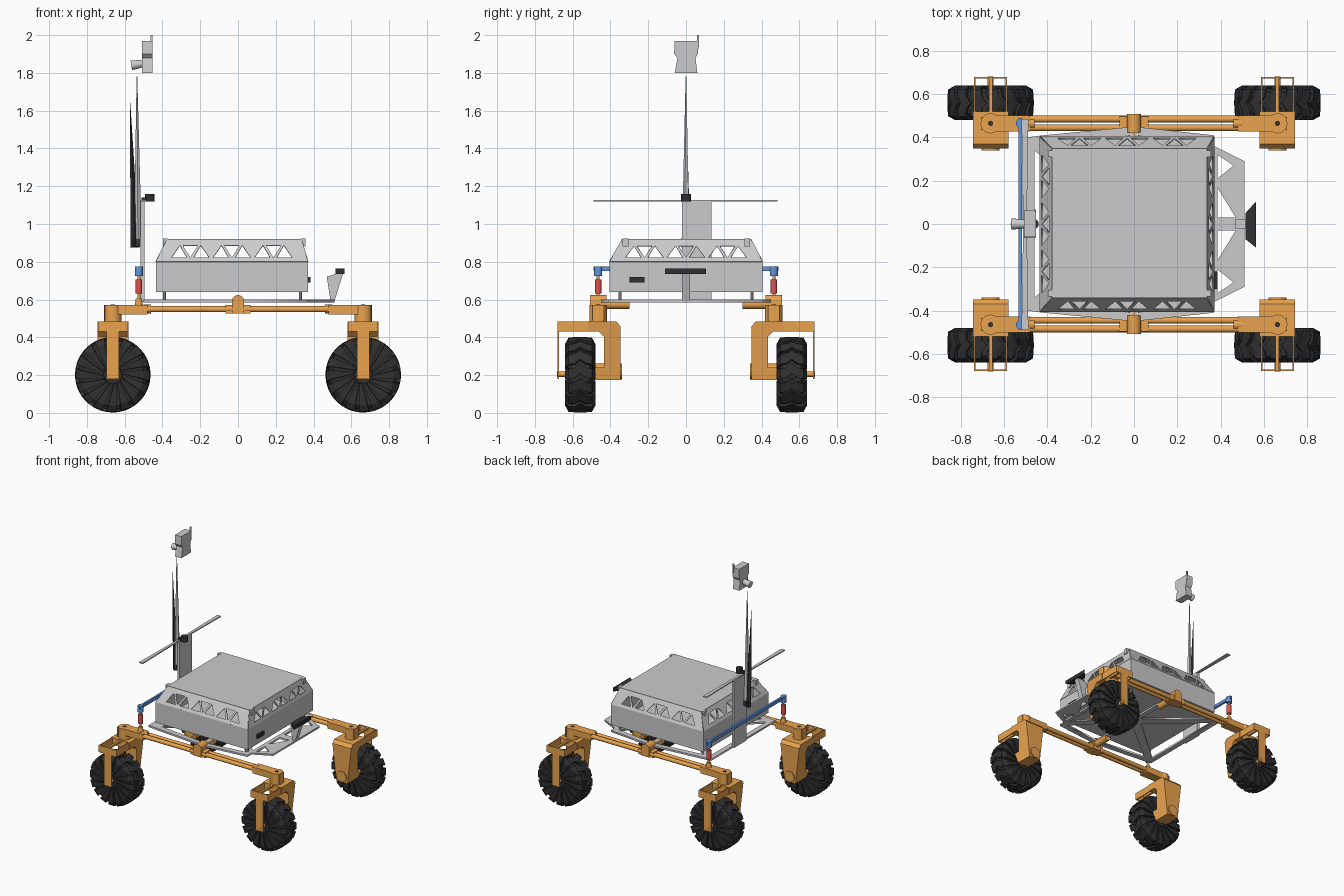
import bpy, bmesh
from math import sin, cos, pi
from mathutils import Vector, Matrix

if "Cube" in bpy.data.objects:
    bpy.data.objects.remove(bpy.data.objects["Cube"])


def material(name, rgb):
    m = bpy.data.materials.new(name)
    m.diffuse_color = (*rgb, 1)
    m.use_nodes = True
    m.node_tree.nodes["Principled BSDF"].inputs["Base Color"].default_value = m.diffuse_color
    return m


ORANGE = material("orange", (0.82, 0.37, 0.08))
BLACK = material("black", (0.03, 0.03, 0.03))
BLUE = material("blue", (0.12, 0.3, 0.75))
RED = material("red", (0.75, 0.08, 0.08))


def build(name, verts, faces, mat=None, smooth=False):
    me = bpy.data.meshes.new(name)
    me.from_pydata([tuple(v) for v in verts], [], faces)
    bm = bmesh.new()
    bm.from_mesh(me)
    bmesh.ops.recalc_face_normals(bm, faces=bm.faces)
    for e in bm.edges:
        e.smooth = len(e.link_faces) == 2 and e.calc_face_angle(0) < 0.6
    for f in bm.faces:
        f.smooth = smooth
    bm.to_mesh(me)
    bm.free()
    if mat:
        me.materials.append(mat)
    ob = bpy.data.objects.new(name, me)
    bpy.context.collection.objects.link(ob)
    return ob


def prism(name, pts, axis, lo, hi, mat=None):
    """Closed 2D profile extruded along an axis ('x', 'y' or 'z')."""
    i = "xyz".index(axis)
    n = len(pts)
    verts = []
    for d in (lo, hi):
        for p in pts:
            v = list(p)
            v.insert(i, d)
            verts.append(v)
    faces = [list(range(n)), list(range(n, 2 * n))]
    faces += [(k, (k + 1) % n, n + (k + 1) % n, n + k) for k in range(n)]
    return build(name, verts, faces, mat)


def box(name, x, y, z, mat=None):
    return prism(name, [(x[0], y[0]), (x[1], y[0]), (x[1], y[1]), (x[0], y[1])], "z", *z, mat)


def rod(name, a, b, r1, r2=None, mat=None, n=20):
    """Cylinder or cone between two points."""
    r2 = r1 if r2 is None else r2
    a, b = Vector(a), Vector(b)
    q = (b - a).to_track_quat("Z", "Y")
    verts = [c + q @ Vector((r * cos(2 * pi * k / n), r * sin(2 * pi * k / n), 0))
             for c, r in ((a, r1), (b, r2)) for k in range(n)]
    faces = [list(range(n)), list(range(n, 2 * n))]
    faces += [(k, (k + 1) % n, n + (k + 1) % n, n + k) for k in range(n)]
    return build(name, verts, faces, mat, True)


def plate(name, outline, holes, thick, matrix, mat=None):
    """Flat sheet with cut-outs, filled from a 2D curve."""
    cu = bpy.data.curves.new(name, "CURVE")
    cu.dimensions = "2D"
    cu.fill_mode = "BOTH"
    cu.extrude = thick / 2
    for loop in [outline] + holes:
        s = cu.splines.new("POLY")
        s.points.add(len(loop) - 1)
        for p, c in zip(s.points, loop):
            p.co = (c[0], c[1], 0, 1)
        s.use_cyclic_u = True
    tmp = bpy.data.objects.new(name + "_curve", cu)
    bpy.context.collection.objects.link(tmp)
    dg = bpy.context.evaluated_depsgraph_get()
    me = bpy.data.meshes.new_from_object(tmp.evaluated_get(dg))
    bpy.data.objects.remove(tmp)
    me.transform(matrix)
    ob = bpy.data.objects.new(name, me)
    bpy.context.collection.objects.link(ob)
    return ob


def wheel(cx, cy, cz, flip):
    # tyre carcass, turned from a profile
    prof = [(-.066, .02), (-.066, .165), (-.05, .183), (.05, .183), (.066, .165), (.066, .02)]
    n, m = 48, len(prof)
    verts = [(cx + r * cos(2 * pi * k / n), cy + y, cz + r * sin(2 * pi * k / n))
             for k in range(n) for y, r in prof]
    faces = [(k * m + j, k * m + j + 1, (k + 1) % n * m + j + 1, (k + 1) % n * m + j)
             for k in range(n) for j in range(m - 1)]
    faces += [[k * m for k in range(n)], [k * m + m - 1 for k in range(n)]]
    build("tyre", verts, faces, BLACK, True)
    # chevron lugs wrapping from one sidewall over the tread to the other
    path = [(-.078, .05, -.25), (-.08, .165, 0), (-.062, .197, .03), (-.03, .2, .05), (0, .2, .17),
            (.03, .2, .05), (.062, .197, .03), (.08, .165, 0), (.078, .05, -.25)]
    verts, faces, lugs = [], [], 16
    for k in range(lugs):
        base = len(verts)
        for y, r, da in path:
            t = 2 * pi * k / lugs + da * flip
            for s, f in ((-1, 1), (1, 1), (1, .88), (-1, .88)):
                a = t + s * .135
                verts.append((cx + r * f * cos(a), cy + y * (.75 if f < 1 else 1), cz + r * f * sin(a)))
        for j in range(len(path) - 1):
            o = base + 4 * j
            faces += [(o + i, o + (i + 1) % 4, o + 4 + (i + 1) % 4, o + 4 + i) for i in range(4)]
        e = base + 4 * (len(path) - 1)
        faces += [(base, base + 1, base + 2, base + 3), (e, e + 1, e + 2, e + 3)]
    build("tyre_lugs", verts, faces, BLACK)


# wheels, forks and steering housings at the four corners
for sx in (-1, 1):
    for sy in (-1, 1):
        X = sx * .663

        def ys(a, b):
            return sorted((a * sy, b * sy))

        wheel(X, sy * .56, .202, sx)
        leg = prism("fork_leg", [(y * sy, z) for y, z in (
            (.348, .175), (.348, .46), (.37, .485), (.52, .485), (.52, .43), (.46, .43),
            (.435, .405), (.435, .24), (.48, .24), (.48, .175))], "x", X - .082, X + .082, ORANGE)
        for v in leg.data.vertices:
            if v.co.z < .2:
                v.co.x = X + (v.co.x - X) * .6
        rod("wheel_motor", (X, sy * .34, .22), (X, sy * .5, .22), .042, None, ORANGE)
        for dx in (-.073, .073):
            box("fork_rail", (X + dx - .004, X + dx + .004), ys(.5, .68), (.43, .485), ORANGE)
        box("fork_middle_rail", (X - .008, X + .008), ys(.5, .68), (.47, .485), ORANGE)
        box("fork_outer_plate", (X - .077, X + .077), ys(.672, .68), (.43, .485), ORANGE)
        box("fork_outer_strip", (X - .033, X + .033), ys(.672, .68), (.18, .44), ORANGE)
        rod("axle_stub", (X, sy * .62, .205), (X, sy * .682, .205), .014, None, ORANGE)
        rod("steering_housing", (X, sy * .465, .48), (X, sy * .465, .57), .046, None, ORANGE, 28)
        rod("steering_cap", (X, sy * .465, .57), (X, sy * .465, .573), .012, None, BLACK)
        box("beam_end", sorted((X, sx * .48)), ys(.428, .502), (.49 + .03, .57), ORANGE)
        box("beam_end_collar", sorted((X + sx * .04, X + sx * .045)), ys(.435, .495), (.49, .568), ORANGE)
        rod("beam_sleeve", (sx * .5, sy * .465, .549), (sx * .46, sy * .465, .549), .024, None, ORANGE)

# rocker beams, pivots and dampers on each side
for sy in (-1, 1):
    Y = sy * .465
    for d in (-.02, .02):
        rod("rocker_tube", (-.6, Y + d, .549), (.6, Y + d, .549), .016, None, ORANGE, 16)
    box("rocker_clamp", (-.066, .066), (Y - .033, Y + .033), (.527, .571), ORANGE)
    box("rocker_pivot_block", (-.032, .032), (Y - .043, Y + .043), (.527, .592), ORANGE)
    rod("rocker_pivot", (0, Y - .043, .592), (0, Y + .043, .592), .032, None, ORANGE)
    rod("pivot_axle", (0, sy * .3, .575), (0, Y, .575), .025, None, ORANGE)
    rod("damper_foot", (-.525, Y, .565), (-.525, Y, .605), .022, .016, ORANGE)
    rod("damper_pin", (-.525, Y, .6), (-.525, Y, .75), .008, None, ORANGE)
    rod("damper", (-.525, Y, .632), (-.525, Y, .705), .018, None, RED)
    rod("damper_cap", (-.525, Y, .725), (-.525, Y, .775), .021, None, BLUE)
box("differential_bar", (-.533, -.517), (-.49, .49), (.75, .775), BLUE)

# chassis frame sheet with truss cut-outs
half = [(.51, .29), (.37, .36), (.37, .41), (0, .45), (-.42, .41), (-.5, .40)]
outline = half + [(x, -y) for x, y in reversed(half)]
side_holes = [[(-.41, .365), (-.02, .41), (-.02, .05)], [(.02, .05), (.02, .41), (.33, .37)],
              [(.385, .32), (.46, .27), (.385, .21)], [(.385, .17), (.47, .03), (.385, .03)]]
holes = [[(-.46, .34), (-.46, -.34), (-.07, 0)], [(.06, 0), (.355, .32), (.355, -.32)]]
for h in side_holes:
    holes += [h, [(x, -y) for x, y in h]]
plate("chassis_frame", outline, holes, .014, Matrix.Translation((0, 0, .592)))
for x in (-.39, .33):
    for y in (-.35, .35):
        rod("body_mount", (x, y, .59), (x, y, .65), .008, None, None, 10)

# body tub, open at the top
low = [Vector(p) for p in ((-.435, -.405, .8), (.37, -.405, .8), (.37, .405, .8), (-.435, .405, .8))]
top = [Vector(p) for p in ((-.375, -.338, .915), (.335, -.338, .915), (.335, .345, .915), (-.375, .345, .915))]
build("body_tub", low + [v - Vector((0, 0, .16)) for v in low],
      [(0, 1, 5, 4), (1, 2, 6, 5), (2, 3, 7, 6), (3, 0, 4, 7), (4, 5, 6, 7)])

# sloped upper panels with triangular windows
for i, name in enumerate(("front", "right", "back", "left")):
    a, b, c, d = low[i], low[(i + 1) % 4], top[(i + 1) % 4], top[i]
    O, U = (a + b) / 2, (b - a).normalized()
    N = U.cross(d - a).normalized()
    V = N.cross(U)
    edge = [((p - O).dot(U), (p - O).dot(V)) for p in (a, b, c, d)]
    v0, v1 = .024, edge[2][1] - .034
    tris = [[(-.1, v0), (-.055, v1), (-.018, v0)], [(-.04, v1), (.04, v1), (0, v0)],
            [(.018, v0), (.055, v1), (.1, v0)]]
    wins = [[(w + u, v) for u, v in t] for w in (-.22, 0, .22) for t in tris]
    M = Matrix((U, V, N)).transposed().to_4x4()
    M.translation = O
    plate(name + "_upper_panel", edge, wins, .006, M)
box("lid", (-.378, .338), (-.341, .348), (.909, .921))
for x in (-.385, .345):
    for y in (-.32, .325):
        box("lid_latch", (x - .012, x + .012), (y - .015, y + .015), (.88, .922))
box("side_connector", (.368, .385), (-.3, -.22), (.69, .72), BLACK)

# forward sensor bracket and sensor
prism("sensor_bracket", [(.49, .59), (.51, .59), (.56, .75), (.47, .72)], "y", -.02, .02)
prism("sensor_bar", [(x, y) for x, y in ((.515, -.07), (.565, -.11), (.565, .105), (.515, .05))],
      "z", .735, .765, BLACK)

# rear mast plate, cross antenna and masts
box("mast_plate", (-.515, -.495), (-.02, .135), (.59, 1.12))
prism("cross_antenna", [(-.52, -.49), (-.488, -.49), (-.496, 0), (-.488, .485), (-.52, .485), (-.512, 0)],
      "z", 1.119, 1.127)
rod("receiver", (-.467, 0, 1.12), (-.467, 0, 1.16), .026, None, BLACK)
box("receiver_arm", (-.51, -.45), (-.018, .018), (1.12, 1.14), BLACK)
rod("camera_mast", (-.53, 0, .9), (-.535, 0, 1.78), .022, .002, None, 5)
rod("whip_antenna", (-.545, 0, .875), (-.571, 0, 1.64), .024, .001, BLACK, 4)
box("antenna_mount", (-.555, -.51), (-.02, .02), (.88, .92), BLACK)

# camera head
prism("camera_head", [(-.06, 1.97), (-.063, 1.9), (-.045, 1.88), (-.06, 1.8), (.06, 1.8),
                      (.05, 1.88), (.063, 1.9), (.063, 1.97)], "x", -.508, -.452)
rod("camera_lens", (-.5, 0, 1.85), (-.565, 0, 1.84), .02, .026, None, 14)
box("camera_aerial", (-.462, -.452), (.058, .068), (1.93, 2.0))
